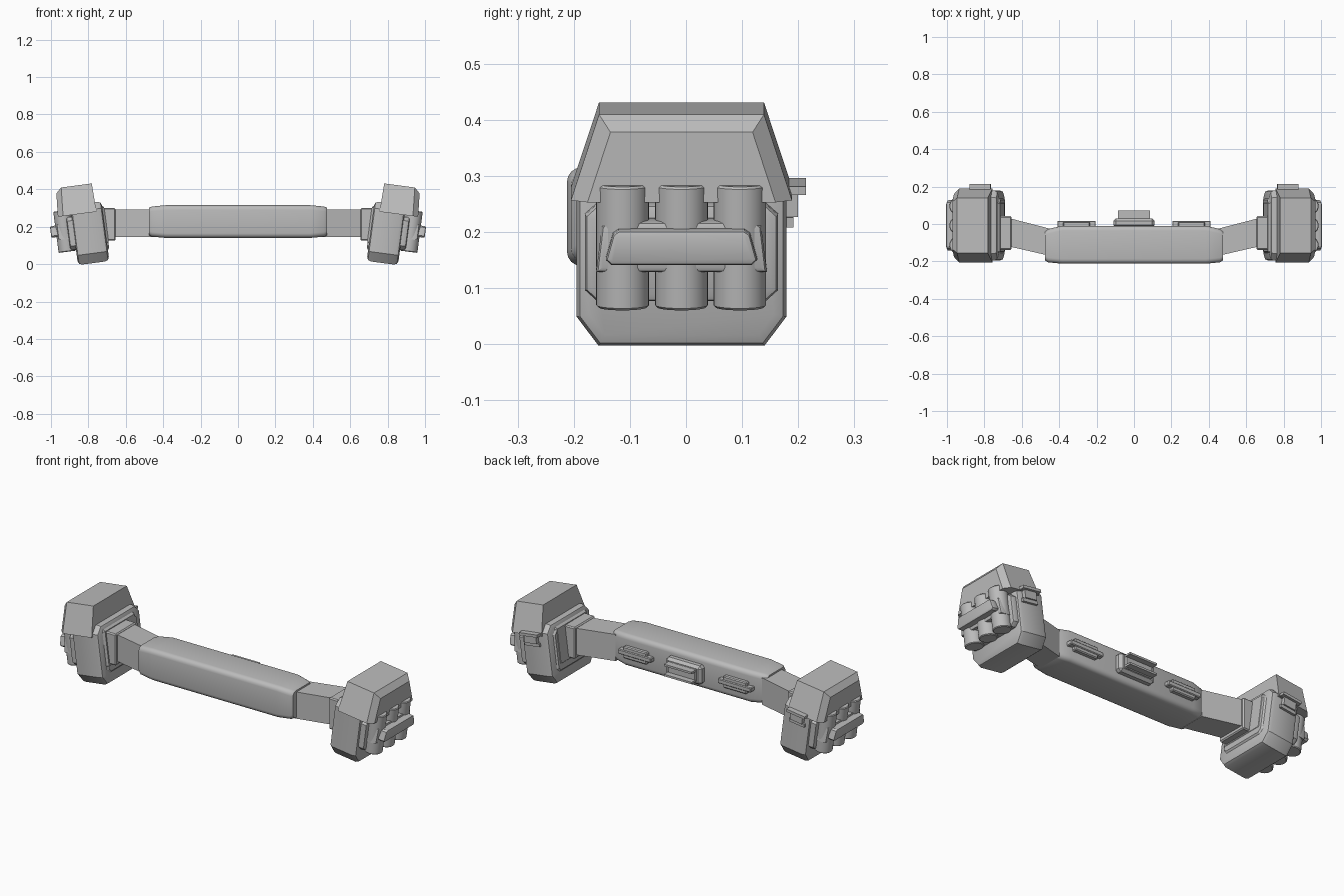
import bpy, bmesh, math
from mathutils import Matrix, Vector

cube = bpy.data.objects.get("Cube")
if cube:
    bpy.data.objects.remove(cube)

grey = bpy.data.materials.new("plain_grey")
grey.use_nodes = True
grey.diffuse_color = (0.5, 0.5, 0.5, 1)
grey.node_tree.nodes["Principled BSDF"].inputs["Base Color"].default_value = (0.5, 0.5, 0.5, 1)

# Pods lean outward: local x points out, z points up
POD = Matrix.Translation((0.83, -0.008, 0.2)) @ Matrix.Rotation(math.radians(7.5), 4, 'Y')
WORLD = Matrix.Identity(4)


def finish(name, bm, place=WORLD, mirror=False):
    bmesh.ops.recalc_face_normals(bm, faces=bm.faces)
    bm.transform(place)
    mesh = bpy.data.meshes.new(name)
    bm.to_mesh(mesh)
    bm.free()
    mesh.materials.append(grey)
    mesh.shade_smooth()
    mesh.set_sharp_from_angle(angle=math.radians(30))
    obj = bpy.data.objects.new(name, mesh)
    bpy.context.collection.objects.link(obj)
    if mirror:
        obj.modifiers.new("Mirror", 'MIRROR')
    return obj


def bevel(bm, edges, size, segments=1):
    bmesh.ops.bevel(bm, geom=list(edges), offset=size, segments=segments,
                    profile=0.5, affect='EDGES', clamp_overlap=True)


def loft(rings):
    """Join equal-sized rings of points and cap both ends."""
    bm = bmesh.new()
    rows = [[bm.verts.new(p) for p in ring] for ring in rings]
    n = len(rows[0])
    for a, b in zip(rows, rows[1:]):
        for i in range(n):
            bm.faces.new((a[i], a[(i + 1) % n], b[(i + 1) % n], b[i]))
    bm.faces.new(rows[0])
    bm.faces.new(rows[-1])
    return bm


def box(name, x, y, z, size=0.0, segments=1, place=WORLD, mirror=False):
    bm = loft([[(x[0], y[0], h), (x[1], y[0], h), (x[1], y[1], h), (x[0], y[1], h)] for h in z])
    if size:
        bevel(bm, bm.edges, size, segments)
    return finish(name, bm, place, mirror)


def slab(name, outline, x, size=0.0, segments=1, place=POD):
    """Extrude a half outline of (y, z) points, mirrored in y, along x."""
    full = outline + [(-y, z) for y, z in reversed(outline)]
    bm = loft([[(d, y, z) for y, z in full] for d in x])
    if size:
        ends = [e for e in bm.edges if abs(e.verts[0].co.x - e.verts[1].co.x) < 1e-5]
        bevel(bm, ends, size, segments)
    return finish(name, bm, place, True)


# Central bar: rounded section that shrinks towards its ends
def bar_ring(x, front, back, low, high, r=0.025):
    ring = []
    corners = [(front + r, low + r, 180), (back - r, low + r, 270),
               (back - r, high - r, 0), (front + r, high - r, 90)]
    for y, z, start in corners:
        for step in range(5):
            a = math.radians(start + step * 22.5)
            ring.append((x, y + r * math.cos(a), z + r * math.sin(a)))
    return ring


ends = [(0.475, -0.195, -0.035, 0.153, 0.302), (0.46, -0.205, -0.027, 0.147, 0.308),
        (0.385, -0.212, -0.01, 0.14, 0.315)]
rings = [bar_ring(-e[0], *e[1:]) for e in ends] + [bar_ring(*e) for e in reversed(ends)]
finish("central_bar", loft(rings))

# Straps and sockets joining the bar to the pods
strap = [[(x, y0, 0.145), (x, y1, 0.145), (x, y1, 0.293), (x, y0, 0.293)]
         for x, y0, y1 in ((0.45, -0.17, -0.025), (0.69, -0.115, 0.037))]
finish("strap", loft(strap), mirror=True)
box("strap_socket", (0.655, 0.74), (-0.138, 0.042), (0.125, 0.3), 0.006, mirror=True)
box("socket_flange", (-0.127, -0.1), (-0.15, 0.13), (-0.11, 0.1), 0.012, place=POD, mirror=True)

# Fittings on the back of the bar
box("buckle_base", (-0.11, 0.11), (-0.02, 0.03), (0.175, 0.28), 0.014)
box("buckle_block", (-0.085, 0.085), (0.02, 0.04), (0.192, 0.264), 0.006)
for z in (0.196, 0.252):
    box("buckle_rail", (-0.085, 0.085), (0.03, 0.072), (z, z + 0.011))
box("side_fitting", (0.235, 0.38), (-0.02, 0.012), (0.195, 0.26), 0.005, mirror=True)
box("side_fitting_bar", (0.205, 0.41), (-0.02, 0.017), (0.214, 0.24), 0.004, mirror=True)

# Pod body with clipped bottom corners and chamfered rims
slab("pod_body", [(0.148, -0.2), (0.187, -0.148), (0.187, 0.085), (0.15, 0.122)],
     (-0.117, 0.052), 0.022, 2)
slab("pod_inner_panel", [(0.125, -0.14), (0.145, -0.12), (0.145, 0.065), (0.125, 0.085)],
     (-0.125, -0.1), 0.008)

# Sloping lid, chamfered round its outer face
bm = loft([[(-0.083, -0.197, 0.07), (0.125, -0.197, 0.07), (0.125, 0.197, 0.07), (-0.083, 0.197, 0.07)],
           [(-0.078, -0.147, 0.223), (0.115, -0.147, 0.223), (0.115, 0.147, 0.223), (-0.078, 0.147, 0.223)]])
rim = [e for e in bm.edges if min(v.co.x for v in e.verts) > 0
       and max(v.co.z for v in e.verts) > 0.1]
bevel(bm, rim, 0.028)
finish("pod_lid", bm, POD, True)

# Backing plate behind the canisters
slab("backing_plate", [(0.15, -0.115), (0.172, -0.095), (0.172, 0.04), (0.15, 0.06)],
     (0.03, 0.082), 0.012, 2)

# Three upright canisters
for y in (-0.105, 0, 0.104):
    bm = bmesh.new()
    bmesh.ops.create_cone(bm, cap_ends=True, segments=32, radius1=0.047, radius2=0.047, depth=0.222,
                          matrix=Matrix.Translation((0.099, y, -0.011)))
    bevel(bm, [e for e in bm.edges if len(e.link_faces) == 2
               and any(len(f.verts) > 4 for f in e.link_faces)], 0.004, 1)
    finish("canister", bm, POD, True)

# Strap round the canisters and the grab bar on it
slab("canister_band", [(0.152, -0.055), (0.142, 0.028), (0.13, 0.036)], (0.07, 0.138), 0.01, 2)
slab("grab_bar", [(0.125, -0.037), (0.135, -0.028), (0.122, 0.018), (0.112, 0.025)],
     (0.13, 0.174), 0.008, 2)

# Clip on the back of each pod
box("clip_plate", (-0.075, 0.038), (0.17, 0.222), (0.072, 0.087), place=POD, mirror=True)
box("clip_block", (-0.055, 0.018), (0.17, 0.208), (0.03, 0.075), place=POD, mirror=True)
box("clip_foot", (-0.065, 0.028), (0.17, 0.2), (0.012, 0.03), place=POD, mirror=True)
